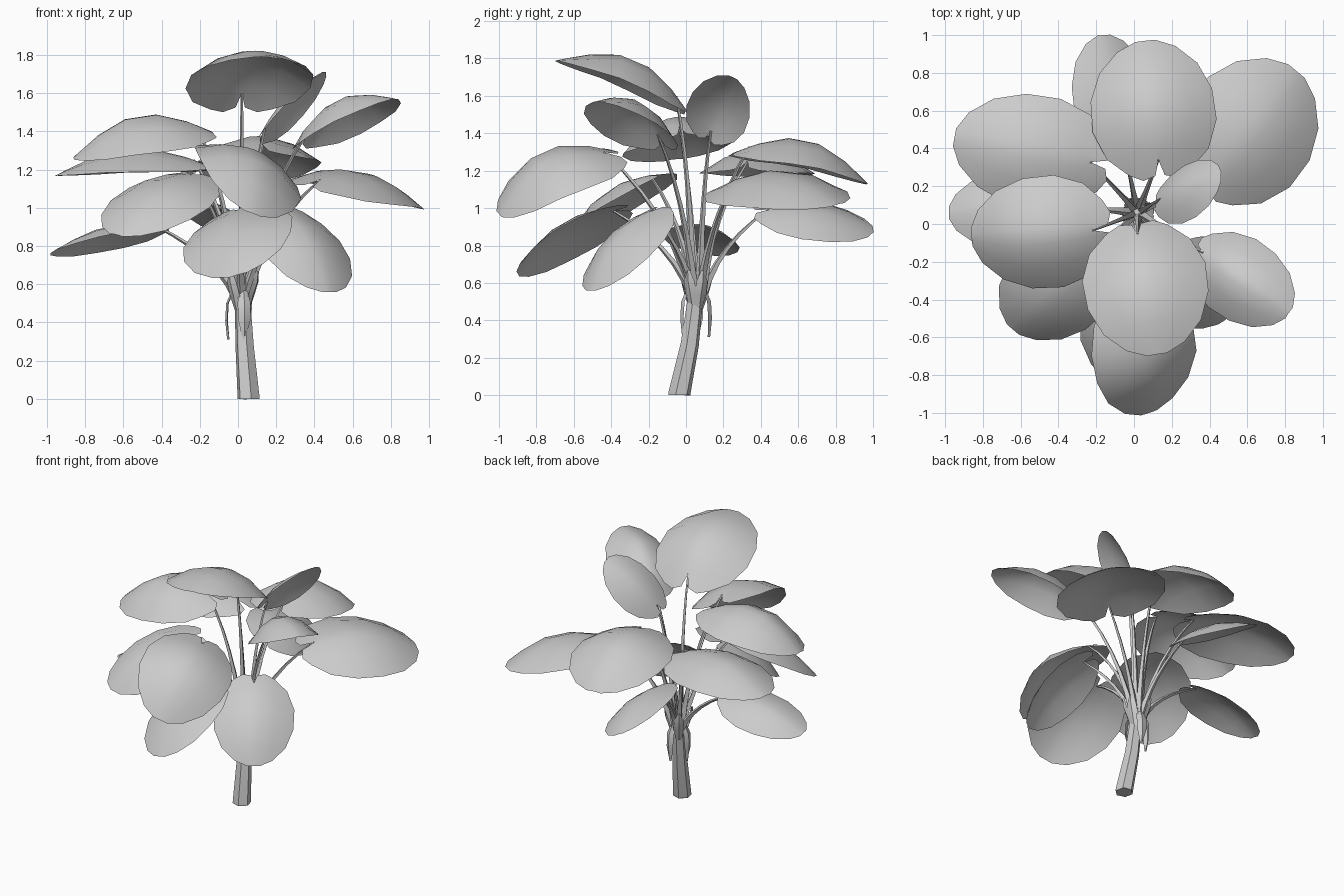
import bpy, bmesh, math
from mathutils import Vector, Matrix

cube = bpy.data.objects.get("Cube")
if cube:
    bpy.data.objects.remove(cube, do_unlink=True)

grey = bpy.data.materials.new("plain_grey")
grey.use_nodes = True
grey.diffuse_color = (0.6, 0.6, 0.6, 1)
grey.node_tree.nodes["Principled BSDF"].inputs["Base Color"].default_value = (0.6, 0.6, 0.6, 1)


def finish(bm, name, angle):
    bmesh.ops.recalc_face_normals(bm, faces=bm.faces)
    mesh = bpy.data.meshes.new(name)
    bm.to_mesh(mesh)
    bm.free()
    mesh.materials.append(grey)
    ob = bpy.data.objects.new(name, mesh)
    bpy.context.collection.objects.link(ob)
    bpy.ops.object.select_all(action='DESELECT')
    ob.select_set(True)
    bpy.context.view_layer.objects.active = ob
    bpy.ops.object.shade_smooth_by_angle(angle=math.radians(angle))


def skin(bm, rows, closed):
    """Join rows of points into a sheet or a tube."""
    rings = [[bm.verts.new(p) for p in row] for row in rows]
    n = len(rings[0])
    for a, b in zip(rings, rings[1:]):
        for i in range(n if closed else n - 1):
            j = (i + 1) % n
            bm.faces.new((a[i], a[j], b[j], b[i]))
    return rings


def tube(name, path, radii, sides):
    bm = bmesh.new()
    rows = []
    for k, p in enumerate(path):
        d = (path[min(k + 1, len(path) - 1)] - path[max(k - 1, 0)]).normalized()
        a = d.cross(Vector((0.3, 1, 0))).normalized()
        b = d.cross(a)
        rows.append([p + radii[k] * (a * math.cos(i * math.tau / sides) + b * math.sin(i * math.tau / sides))
                     for i in range(sides)])
    rings = skin(bm, rows, True)
    bm.faces.new(rings[0][::-1])
    bm.faces.new(rings[-1])
    finish(bm, name, 35)


def bend(a, b, c, steps):
    """Quadratic path from a to c pulled towards b."""
    return [a * (1 - t) ** 2 + b * 2 * t * (1 - t) + c * t * t for t in (i / steps for i in range(steps + 1))]


# Leaf outline: position along the midrib and fraction of the half width
OUTLINE = [(0.0, 0.5), (0.18, 0.82), (0.38, 1.0), (0.6, 0.98), (0.8, 0.79), (0.94, 0.47), (1.0, 0.16)]
# Columns across the blade, and how far each is set back at the notched base
COLUMNS = [(-1, .05), (-.55, 0), (-.15, .02), (0, .12), (.15, .02), (.55, 0), (1, .05)]


def leaf(name, base, tip, width, arch, droop, roll):
    base, tip = Vector(base), Vector(tip)
    axis = tip - base
    turn = Matrix.Rotation(math.radians(roll), 3, axis.normalized())
    side = turn @ axis.cross(Vector((0, 0, 1))).normalized()
    normal = side.cross(axis).normalized()

    def point(t, u, half):
        lift = arch * math.sin(math.pi * t) - droop * (u * half) ** 2
        return base + axis * t + side * (u * half * width / 2) + normal * lift

    rows = []
    for k, (t, half) in enumerate(OUTLINE):
        rows.append([point(t + (back if k == 0 else 0), u, half) for u, back in COLUMNS])
    bm = bmesh.new()
    skin(bm, rows, False)
    finish(bm, name, 60)
    return point(0.12, 0, 0)


# Leaves: base, tip, width, arch, edge droop, roll about the midrib
LEAVES = {
    "top_front": ((.01, .01, 1.51), (.12, -.69, 1.79), .66, .16, .14, 0),
    "top_back": ((.14, .24, 1.29), (.06, .97, 1.13), .66, .16, .14, 0),
    "left_back": ((.36, .18, 1.11), (.86, .81, 1.02), .72, .13, .12, 10),
    "low_back": ((-.06, .36, .98), (-.16, 1, .89), .48, .07, .07, 27),
    "right_back": ((-.13, .31, 1.21), (-.95, .46, 1.17), .6, .12, .12, 0),
    "upper_right": ((-.12, -.02, 1.39), (-.86, -.07, 1.26), .6, .16, .16, -7),
    "low_right": ((-.36, .1, .9), (-.98, .06, .76), .42, .07, .08, 12),
    "right_front": ((-.19, -.12, 1.18), (-.64, -.56, .86), .56, .1, .1, -12),
    "left_front": ((.32, -.12, 1.32), (.82, -.47, 1.57), .44, .13, .15, 0),
    "front": ((-.02, -.34, 1.28), (.08, -1, .97), .6, .18, .11, -22),
    "low_front": ((0, -.3, 1), (0, -.9, .65), .6, .09, .08, 18),
    "low_left_front": ((.22, -.13, 1.01), (.48, -.51, .56), .53, .09, .1, 0),
    "small_top": ((.11, .11, 1.36), (.46, .25, 1.7), .34, .05, .07, -34),
}

# Leaf stalks fan out of the crown up to each blade
crown = Vector((0.02, 0.06, 0.53))
for name, spec in LEAVES.items():
    joint = leaf(name + "_leaf", *spec)
    out = Vector((joint.x - crown.x, joint.y - crown.y, 0))
    start = crown + out.normalized() * 0.025
    pull = crown + out * 0.32 + Vector((0, 0, (joint.z - crown.z) * 0.62))
    tube(name + "_stalk", bend(start, pull, joint, 6), [.026, .021, .016, .013, .011, .009, .006], 4)

# Leaning six-sided trunk with a flat foot
foot = Vector((.055, -.035, 0))
tube("trunk", [foot, foot + Vector((0, 0, .01)), Vector((.035, .02, .27)), crown + Vector((0, 0, .06))],
     [.06, .06, .05, .04], 6)

# Withered sheaths: some stand up around the crown, some hang from it
for i in range(7):
    a = i * math.tau / 7 + 0.4
    out = Vector((math.cos(a), math.sin(a), 0))
    across = Vector((-out.y, out.x, 0))
    hang = i % 2 == 1
    heights = (.58, .5, .41, .31) if hang else (.46, .54, .61, .67)
    spread = (.035, .07, .075, .065) if hang else (.03, .055, .08, .085)
    rows = []
    for z, r, w in zip(heights, spread, (.02, .035, .032, .006)):
        mid = Vector((.02, .055, z)) + out * r
        rows.append([mid - across * w, mid + out * .012, mid + across * w])
    bm = bmesh.new()
    skin(bm, rows, False)
    finish(bm, f"sheath_{i + 1}", 30)
